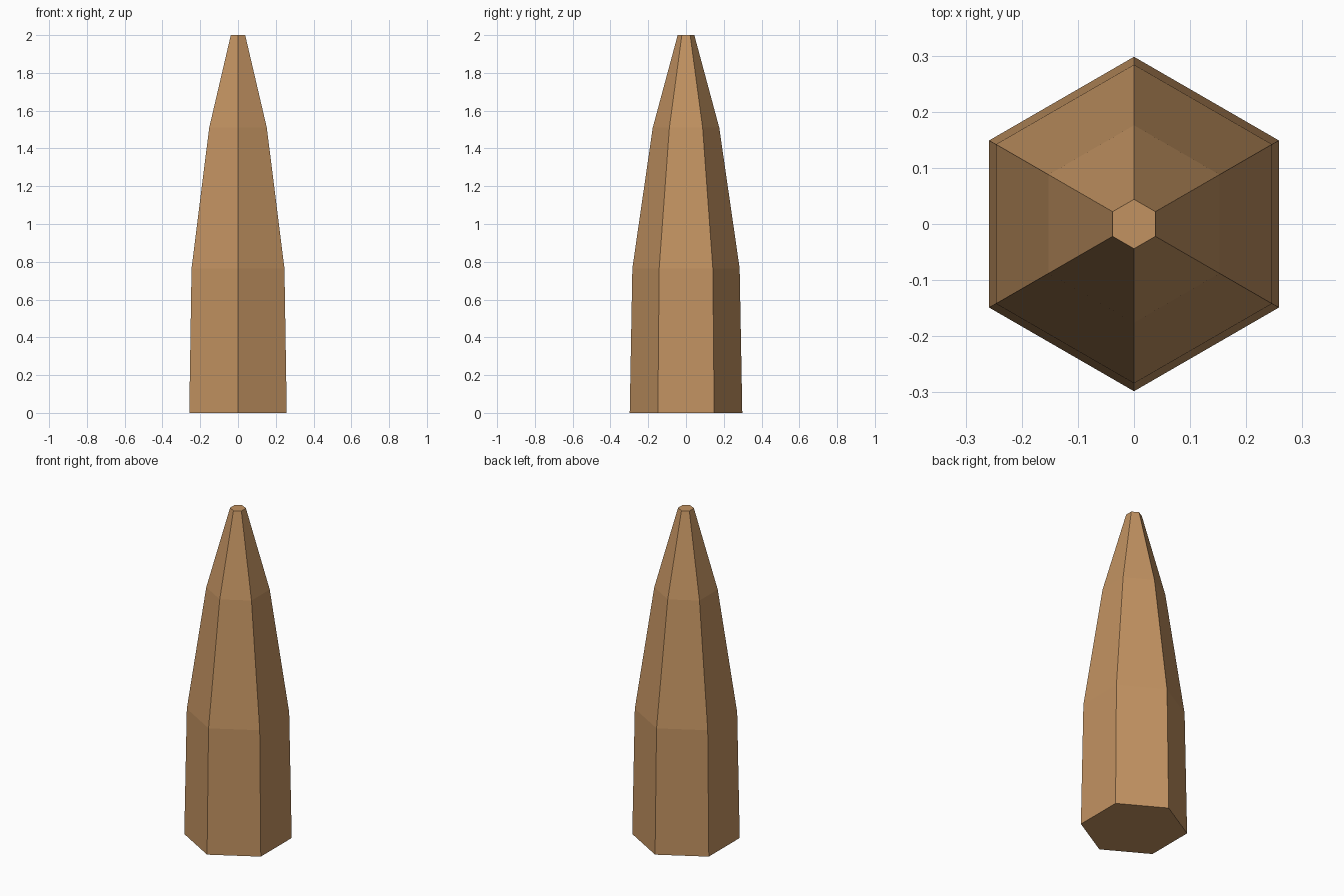
import bpy, bmesh
from math import sin, cos, pi

if "Cube" in bpy.data.objects:
    bpy.data.objects.remove(bpy.data.objects["Cube"])

SIDES = 6
# (radius, height) profile from base to blunt tip
PROFILE = [(0.298, 0.0), (0.284, 0.765), (0.176, 1.51), (0.044, 2.0)]

# Tapered hexagonal spike: stacked rings joined by flat quads
bm = bmesh.new()
rings = [[bm.verts.new((r * sin(2 * pi * i / SIDES), r * cos(2 * pi * i / SIDES), z))
          for i in range(SIDES)] for r, z in PROFILE]
for low, high in zip(rings, rings[1:]):
    for i in range(SIDES):
        j = (i + 1) % SIDES
        bm.faces.new((low[i], low[j], high[j], high[i]))

# Base and tip caps
bm.faces.new(rings[0])
bm.faces.new(rings[-1])
bmesh.ops.recalc_face_normals(bm, faces=bm.faces)

mesh = bpy.data.meshes.new("wooden_spike")
bm.to_mesh(mesh)
bm.free()
spike = bpy.data.objects.new("wooden_spike", mesh)
bpy.context.collection.objects.link(spike)

# Tan wood colour
wood = bpy.data.materials.new("wood")
wood.diffuse_color = (0.54, 0.29, 0.12, 1.0)
wood.use_nodes = True
wood.node_tree.nodes["Principled BSDF"].inputs["Base Color"].default_value = wood.diffuse_color
mesh.materials.append(wood)
